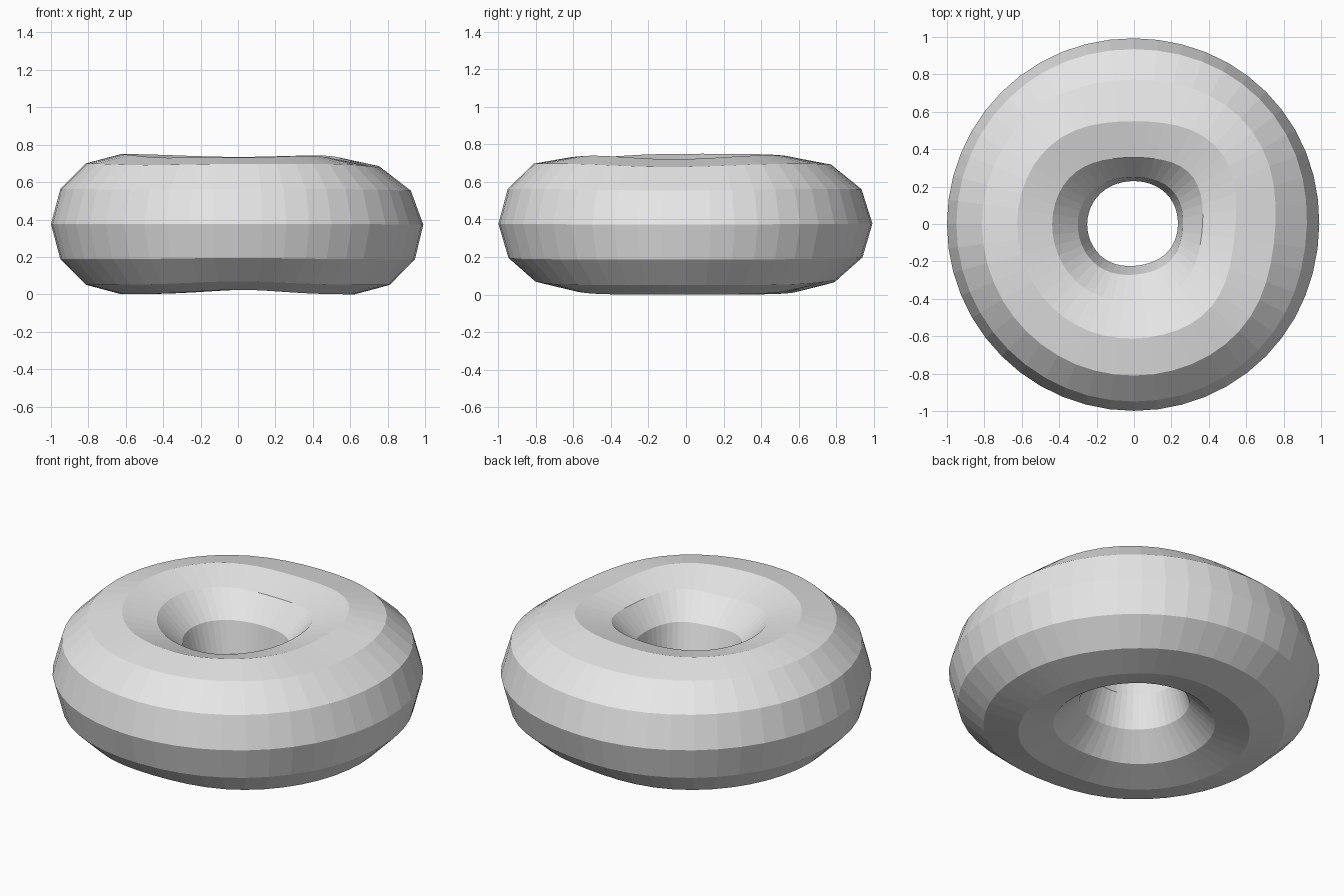
import bpy
from mathutils import Vector
from math import exp

if "Cube" in bpy.data.objects:
    bpy.data.objects.remove(bpy.data.objects["Cube"])

HALF_HEIGHT = 0.378

# Plain grey material
grey = bpy.data.materials.new("light grey")
grey.use_nodes = True
colour = (0.8, 0.8, 0.8, 1)
grey.diffuse_color = colour
grey.node_tree.nodes["Principled BSDF"].inputs["Base Color"].default_value = colour

# Faceted ring
bpy.ops.mesh.primitive_torus_add(major_segments=48, minor_segments=12,
                                 major_radius=0.625, minor_radius=0.375,
                                 location=(0, 0, 0))
ring = bpy.context.object
ring.name = "ring"
ring.data.name = "ring"
ring.data.materials.append(grey)

# Soft dents: centre, falloff radius, push
dents = [
    ((0.58, -0.06, 0.75), 0.38, (-0.085, 0, -0.03)),   # right top
    ((0.0, 0.50, 0.74), 0.36, (0, -0.085, -0.018)),    # back top
    ((0.05, -0.42, 0.70), 0.24, (0, 0.03, -0.035)),    # front inner slope
    ((0.05, -0.25, 0.42), 0.20, (0, 0.025, 0)),        # front of the hole
    ((-0.35, -0.45, 0.74), 0.28, (0, 0, -0.02)),       # front left top
    ((0.0, -0.65, 0.0), 0.32, (0, 0.015, 0.024)),      # front underside
    ((0.1, 0.68, 0.0), 0.36, (0, -0.02, 0.026)),       # back underside
]
for vertex in ring.data.vertices:
    base = vertex.co + Vector((0, 0, HALF_HEIGHT))
    moved = base.copy()
    for centre, radius, push in dents:
        distance = (base - Vector(centre)).length
        moved += Vector(push) * exp(-(distance / radius) ** 2)
    vertex.co = moved

# Rest the ring on the ground
lowest = min(v.co.z for v in ring.data.vertices)
for vertex in ring.data.vertices:
    vertex.co.z -= lowest

bpy.ops.object.shade_flat()
